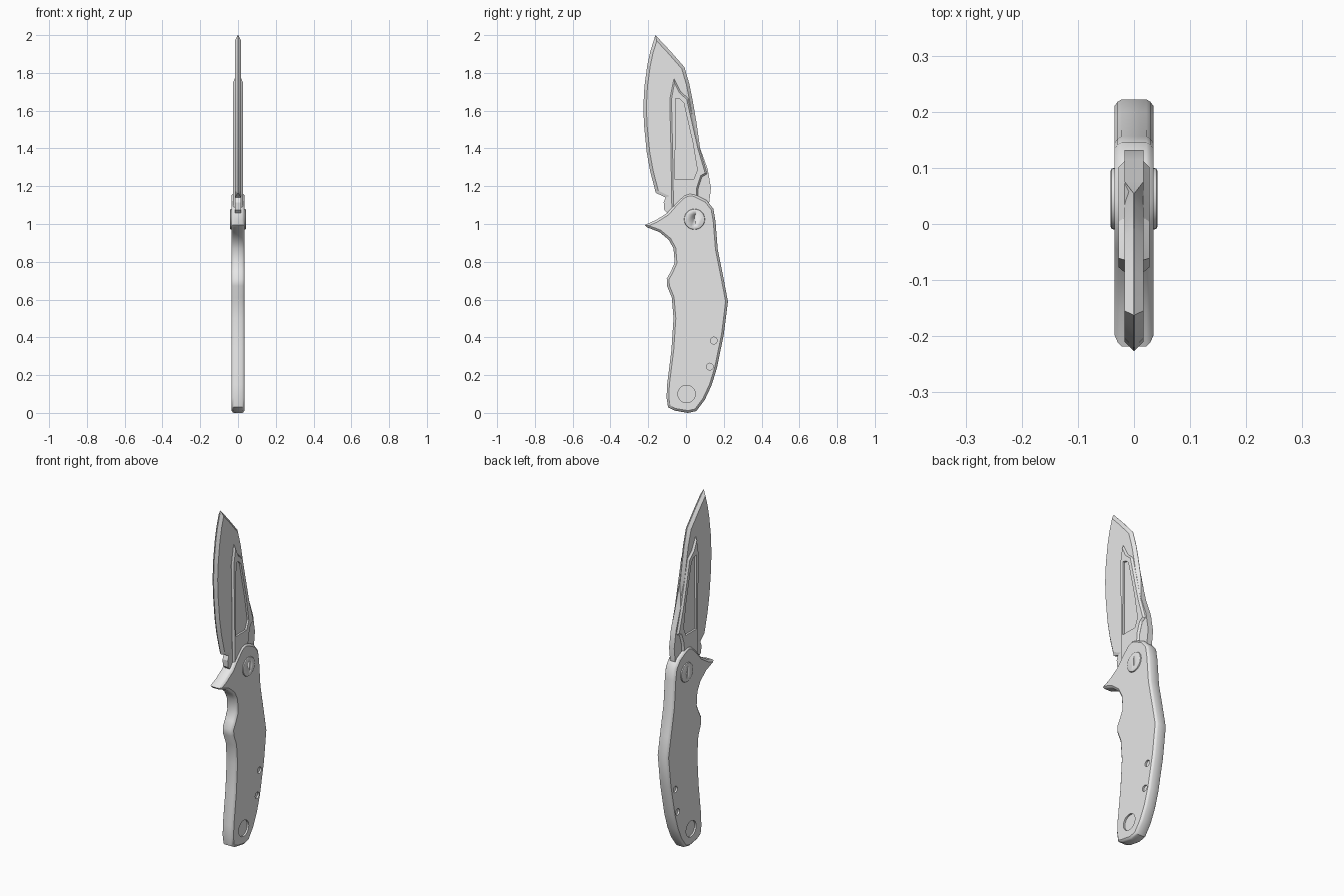
import bpy, bmesh, math
from mathutils import Vector, Matrix

cube = bpy.data.objects.get("Cube")
if cube:
    bpy.data.objects.remove(cube, do_unlink=True)

GREY = bpy.data.materials.new("plain grey")
GREY.use_nodes = True
GREY.diffuse_color = (0.8, 0.8, 0.8, 1)
GREY.node_tree.nodes["Principled BSDF"].inputs["Base Color"].default_value = (0.8, 0.8, 0.8, 1)


def inset(pts, d):
    """Move a closed (y, z) outline inwards by d with mitred corners."""
    n = len(pts)
    area = sum(pts[i][0] * pts[(i + 1) % n][1] - pts[(i + 1) % n][0] * pts[i][1] for i in range(n))
    s = 1 if area > 0 else -1
    out = []
    for i in range(n):
        p = Vector(pts[i][:2])
        a = (p - Vector(pts[i - 1][:2])).normalized()
        b = (Vector(pts[(i + 1) % n][:2]) - p).normalized()
        na, nb = Vector((-a.y, a.x)) * s, Vector((-b.y, b.x)) * s
        m = (na + nb).normalized()
        out.append(p + m * min(d / max(m.dot(na), 0.1), 2.5 * d))
    return out


def finish(name, bm, angle=30):
    bmesh.ops.recalc_face_normals(bm, faces=bm.faces)
    me = bpy.data.meshes.new(name)
    bm.to_mesh(me)
    bm.free()
    me.materials.append(GREY)
    ob = bpy.data.objects.new(name, me)
    bpy.context.collection.objects.link(ob)
    activate(ob)
    bpy.ops.object.shade_smooth_by_angle(angle=math.radians(angle))
    return ob


def activate(ob):
    bpy.ops.object.select_all(action='DESELECT')
    ob.select_set(True)
    bpy.context.view_layer.objects.active = ob


def slab(name, pts, rings, angle=30):
    """Flat part from an outline; rings are (inset, half thickness), rim first.
    A half thickness of None takes it from each outline point."""
    bm = bmesh.new()
    loops = []
    sections = [(d, h, 1) for d, h in reversed(rings)] + [(d, h, -1) for d, h in rings]
    for d, h, side in sections:
        loops.append([bm.verts.new((side * (src[2] if h is None else h), p[0], p[1]))
                      for p, src in zip(inset(pts, d), pts)])
    n = len(pts)
    for a, b in zip(loops, loops[1:]):
        for i in range(n):
            j = (i + 1) % n
            bm.faces.new((a[i], a[j], b[j], b[i]))
    bm.faces.new(loops[0])
    bm.faces.new(loops[-1])
    return finish(name, bm, angle)


def disc(name, y, z, r, x0, x1, bevel=0.0):
    """Round part lying along x."""
    bm = bmesh.new()
    mat = Matrix.Translation(((x0 + x1) / 2, y, z)) @ Matrix.Rotation(math.pi / 2, 4, 'Y')
    bmesh.ops.create_cone(bm, cap_ends=True, segments=32, radius1=r, radius2=r,
                          depth=x1 - x0, matrix=mat)
    if bevel:
        rim = [e for e in bm.edges if abs(e.verts[0].co.x - e.verts[1].co.x) < 1e-5]
        bmesh.ops.bevel(bm, geom=rim, offset=bevel, segments=2, affect='EDGES', profile=0.5)
    return finish(name, bm)


def cut(target, cutter):
    cutter.hide_render = True
    mod = target.modifiers.new("cut", 'BOOLEAN')
    mod.operation, mod.solver, mod.object = 'DIFFERENCE', 'EXACT', cutter
    activate(target)
    bpy.ops.object.modifier_apply(modifier=mod.name)
    bpy.data.objects.remove(cutter, do_unlink=True)


# Handle with finger guard and soft rounded rim
handle_outline = [
    (-0.095, 0.03), (-0.06, 0.012), (0.01, 0.0), (0.055, 0.01), (0.10, 0.07), (0.135, 0.145),
    (0.163, 0.235), (0.20, 0.415), (0.222, 0.59), (0.20, 0.705), (0.168, 0.865),
    (0.156, 1.015), (0.145, 1.08), (0.11, 1.125), (0.045, 1.158), (0.02, 1.162),
    (-0.01, 1.152), (-0.05, 1.115), (-0.10, 1.058), (-0.16, 1.02), (-0.218, 0.995),
    (-0.205, 0.982), (-0.14, 0.957), (-0.09, 0.915), (-0.066, 0.87), (-0.06, 0.795),
    (-0.08, 0.75), (-0.102, 0.71), (-0.10, 0.672), (-0.075, 0.61), (-0.066, 0.50),
    (-0.077, 0.335), (-0.10, 0.15), (-0.103, 0.08)]
handle = slab("handle", handle_outline, [(0, 0.022), (0.004, 0.029), (0.012, 0.035)], 35)

# Shallow round recesses on both sides: lanyard hole and two screw holes
for y, z, r in [(0.003, 0.10, 0.046), (0.147, 0.383, 0.018), (0.126, 0.245, 0.018)]:
    for s in (-1, 1):
        x = sorted((s * 0.025, s * 0.05))
        cut(handle, disc("recess_cutter", y, z, r, x[0], x[1]))
activate(handle)
bpy.ops.object.shade_smooth_by_angle(angle=math.radians(35))

# Pivot with a fine slot on each side
pivot = disc("pivot_screw", 0.045, 1.025, 0.055, -0.042, 0.042, 0.006)
for s in (-1, 1):
    bm = bmesh.new()
    bmesh.ops.create_cube(bm, size=1, matrix=Matrix.Translation((s * 0.043, 0.048, 1.025))
                          @ Matrix.Diagonal((0.006, 0.004, 0.045, 1)))
    cut(pivot, finish("slot_cutter", bm))

# Blade: sharp rim along the edge and swedge, flat rim on the lower spine and tang
T, E = 0.0165, 0.001
blade_outline = [
    (-0.162, 2.0, E), (-0.085, 1.918, E), (-0.008, 1.83, E), (0.018, 1.74, E),
    (0.036, 1.65, E), (0.055, 1.54, E), (0.075, 1.40, T), (0.115, 1.29, T), (0.132, 1.19, T),
    (0.12, 1.09, T), (0.05, 1.06, T), (-0.09, 1.05, T), (-0.115, 1.075, T),
    (-0.118, 1.115, T), (-0.108, 1.14, T), (-0.16, 1.165, E), (-0.19, 1.28, E),
    (-0.208, 1.38, E), (-0.222, 1.52, E), (-0.226, 1.62, E), (-0.22, 1.73, E),
    (-0.205, 1.84, E), (-0.19, 1.91, E)]
slab("blade", blade_outline, [(0, None), (0.016, T)], 20)

# Raised frame on both blade faces, open over a tapering window
frame_outline = [
    (-0.075, 1.08), (-0.08, 1.40), (-0.086, 1.66), (-0.064, 1.77), (-0.028, 1.70),
    (0.012, 1.665), (0.04, 1.54), (0.072, 1.40), (0.112, 1.265), (0.085, 1.25), (0.065, 1.19),
    (0.06, 1.08)]
frame = slab("blade_frame", frame_outline, [(0, 0.017), (0.009, 0.0275)], 20)
window = [(-0.058, 1.235), (0.04, 1.235), (0.06, 1.285), (0.036, 1.43),
          (-0.012, 1.64), (-0.03, 1.66), (-0.055, 1.665)]
cut(frame, slab("window_cutter", window, [(0, 0.05)]))
activate(frame)
bpy.ops.object.shade_smooth_by_angle(angle=math.radians(20))
